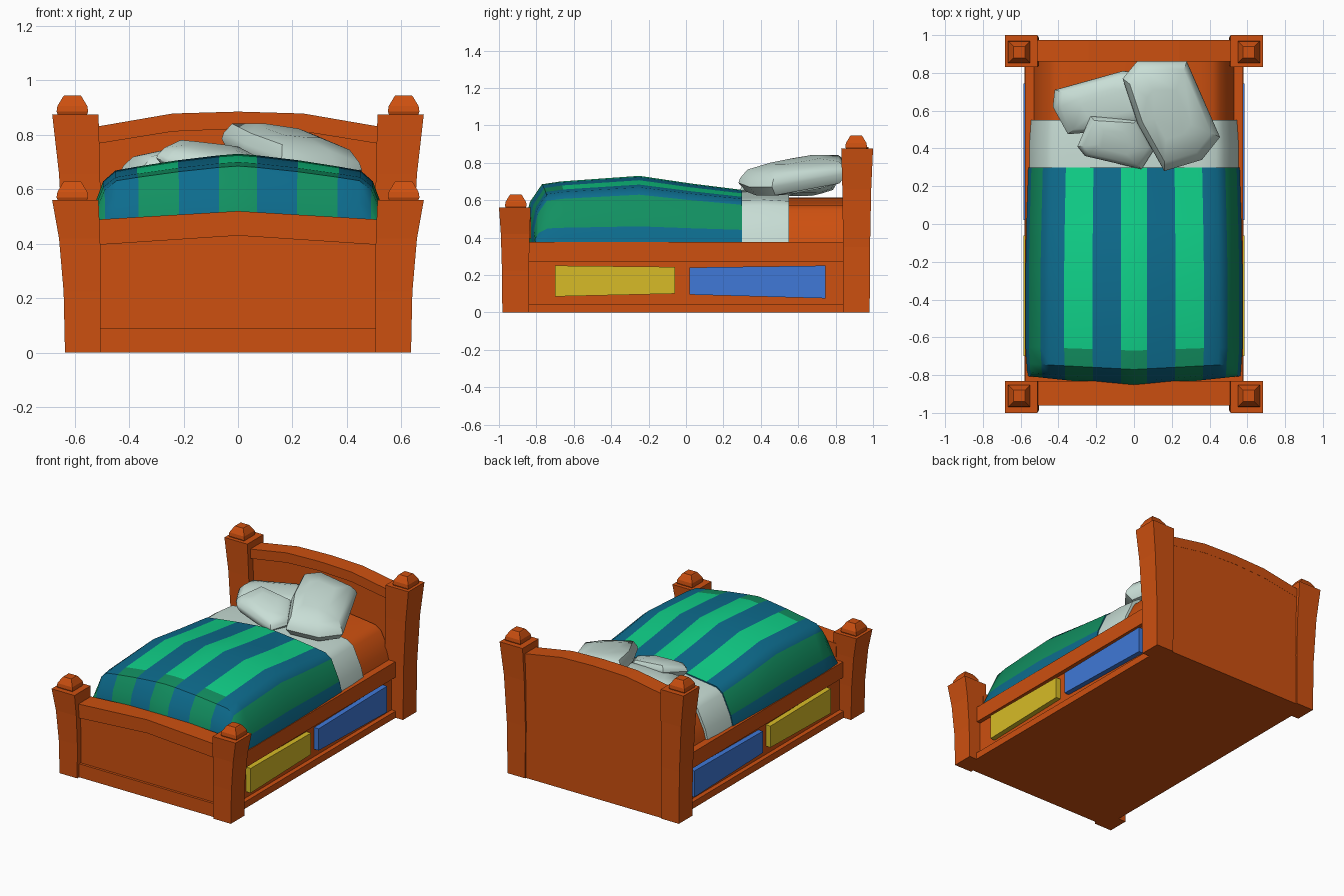
import bpy, bmesh, math

if "Cube" in bpy.data.objects:
    bpy.data.objects.remove(bpy.data.objects["Cube"])


def mat(name, r, g, b):
    m = bpy.data.materials.new(name)
    m.diffuse_color = (r, g, b, 1)
    m.use_nodes = True
    m.node_tree.nodes["Principled BSDF"].inputs["Base Color"].default_value = m.diffuse_color
    return m


WOOD = mat("orange wood", .61, .08, .005)
LINEN = mat("white linen", .58, .73, .67)
GREEN = mat("bright green", .005, .64, .25)
DARK = mat("dark green", .006, .28, .12)
TEAL = mat("teal blue", .004, .15, .27)
YELLOW = mat("yellow", .68, .50, .02)
BLUE = mat("drawer blue", .05, .19, .68)


def finish(name, bm, mats, smooth=None):
    bmesh.ops.recalc_face_normals(bm, faces=bm.faces)
    me = bpy.data.meshes.new(name)
    bm.to_mesh(me)
    bm.free()
    ob = bpy.data.objects.new(name, me)
    bpy.context.collection.objects.link(ob)
    for m in mats:
        me.materials.append(m)
    if smooth:
        bpy.context.view_layer.objects.active = ob
        bpy.ops.object.select_all(action='DESELECT')
        ob.select_set(True)
        bpy.ops.object.shade_smooth_by_angle(angle=math.radians(smooth))
    return ob


def skin(rings, closed):
    """Skin a list of point rings and cap both ends."""
    bm = bmesh.new()
    vs = [[bm.verts.new(p) for p in r] for r in rings]
    n = len(rings[0])
    for i in range(len(vs) - 1):
        for j in range(n if closed else n - 1):
            k = (j + 1) % n
            bm.faces.new((vs[i][j], vs[i][k], vs[i + 1][k], vs[i + 1][j]))
    bm.faces.new(vs[0])
    bm.faces.new(vs[-1])
    return bm


def box(name, x0, x1, y0, y1, z0, z1, m):
    rings = [[(x0, y0, z), (x1, y0, z), (x1, y1, z), (x0, y1, z)] for z in (z0, z1)]
    return finish(name, skin(rings, True), [m])


def arch(name, xs, low, top, y0, y1):
    """Board with bent upper and lower edges."""
    rings = [[(x, y0, a), (x, y1, a), (x, y1, b), (x, y0, b)]
             for x, a, b in zip(xs, low, top)]
    return finish(name, skin(rings, True), [WOOD])


# Flared corner posts with chamfered knobs
def post(name, sx, sy, h):
    rings = []
    # fraction of height, inner x, outer x, inner y, outer y
    for f, xi, xo, yi, yo in ((0, .505, .635, .84, .982), (.4, .502, .64, .84, .984),
                              (.75, .506, .657, .836, .99), (1, .512, .682, .83, 1)):
        rings.append([(sx * x, sy * y, f * h) for x, y in
                      ((xi, yi), (xo, yi), (xo, yo), (xi, yo))])
    finish(name, skin(rings, True), [WOOD])
    knob = []
    for z, r in ((-.01, .05), (.01, .058), (.03, .055), (.062, .036), (.07, .03)):
        knob.append([(sx * .608 + a * r, sy * .91 + b * r, h + z) for a, b in
                     ((-1, -1), (1, -1), (1, 1), (-1, 1))])
    finish(name + "_knob", skin(knob, True), [WOOD])


for s, side in ((-1, "left"), (1, "right")):
    post("foot_post_" + side, s, -1, .56)
    post("head_post_" + side, s, 1, .875)

# Footboard
X3 = (-.53, 0, .53)
arch("footboard_cap", X3, (.395, .43, .395), (.488, .52, .488), -.962, -.83)
arch("footboard_panel", X3, (.02,) * 3, (.42, .45, .42), -.945, -.84)
box("footboard_base", -.53, .53, -.962, -.83, 0, .09, WOOD)

# Headboard
X5 = (-.53, -.24, 0, .24, .53)
arch("headboard_cap", X5, (.765, .812, .822, .812, .765),
     (.828, .878, .885, .878, .828), .86, .975)
arch("headboard_panel", X5, (0,) * 5, (.78, .83, .84, .83, .78), .885, .974)

# Bed base with recessed sides
box("base_core", -.55, .55, -.9, .9, .002, .30, WOOD)
box("bottom_board", -.58, .58, -.9, .9, 0, .045, WOOD)
box("side_rails", -.578, .578, -.9, .9, .27, .375, WOOD)


# Drawers on both sides, fronts slightly skewed
def drawer(name, s, y0, y1, za, zb, m):
    rings = [[(s * x, y0, za[0]), (s * x, y1, za[1]), (s * x, y1, zb[1]), (s * x, y0, zb[0])]
             for x in (.53, .584)]
    finish(name, skin(rings, True), [m])


for s, side in ((-1, "left"), (1, "right")):
    drawer("yellow_drawer_" + side, s, -.70, -.06, (.085, .10), (.25, .243), YELLOW)
    drawer("blue_drawer_" + side, s, .02, .745, (.095, .075), (.24, .25), BLUE)

# Shared humped cross-section: x, fraction of height
HALF = [(.07, .985), (.22, .935), (.37, .87), (.45, .83), (.495, .72), (.557, .25), (.575, 0)]
SECTION = [(-x, f) for x, f in reversed(HALF)] + [(0, 1)] + HALF


def hump(rows):
    """rows: y, crown height, x scale, y pull-back at the sides"""
    return [[(x * s, y + pull * abs(x) / .575, .37 + (zc - .37) * f) for x, f in SECTION]
            for y, zc, s, pull in rows]


finish("mattress", skin(hump([(-.8, .56, .9, 0), (.3, .615, .925, 0), (.86, .615, .925, 0)]), False),
       [WOOD], 40)
finish("folded_sheet", skin(hump([(.24, .645, .965, 0), (.42, .65, .965, 0), (.55, .64, .95, 0)]), False),
       [LINEN], 40)

# Striped blanket, coloured by column and direction
bm = skin(hump([(.3, .655, .975, 0), (.02, .69, .99, 0), (-.25, .73, 1, 0), (-.67, .70, 1, .02),
                (-.77, .685, .99, .03), (-.835, .59, .985, .05), (-.865, .46, .985, .06),
                (-.865, .371, .985, .06)]), False)
bm.normal_update()
for f in bm.faces:
    c = f.calc_center_median()
    ax = abs(c.x)
    if len(f.verts) > 4:
        f.material_index = 2
    elif ax < .07 or .22 < ax < .36:
        f.material_index = 0 if c.y > -.68 else 1
    elif .49 < ax < .555:
        f.material_index = 1
    else:
        f.material_index = 2
finish("striped_blanket", bm, [GREEN, DARK, TEAL], 40)


# Pillows from their outline on a tilted plane
def pillow(name, pts, z0, h, a, b):
    cx = sum(p[0] for p in pts) / len(pts)
    cy = sum(p[1] for p in pts) / len(pts)
    rings = []
    for s, t in ((.5, -1), (.86, -.75), (1, -.1), (.97, .2), (.84, .72), (.45, 1)):
        rings.append([(cx + (x - cx) * s, cy + (y - cy) * s,
                       z0 + h * t + s * (a * (x - cx) + b * (y - cy))) for x, y in pts])
    finish(name, skin(rings, True), [LINEN], 45)


pillow("big_pillow", [(-.06, .77), (.015, .86), (.28, .86), (.455, .46), (.36, .34),
                      (.16, .28), (.02, .53)], .735, .08, -.15, .12)
pillow("back_pillow", [(-.42, .71), (-.06, .81), (.1, .8), (.13, .55), (-.05, .5),
                       (-.35, .475), (-.43, .62)], .69, .06, .06, .03)
pillow("small_pillow", [(-.3, .41), (-.23, .57), (.02, .555), (.11, .40), (.04, .29),
                        (-.26, .36)], .705, .05, -.1, .25)
